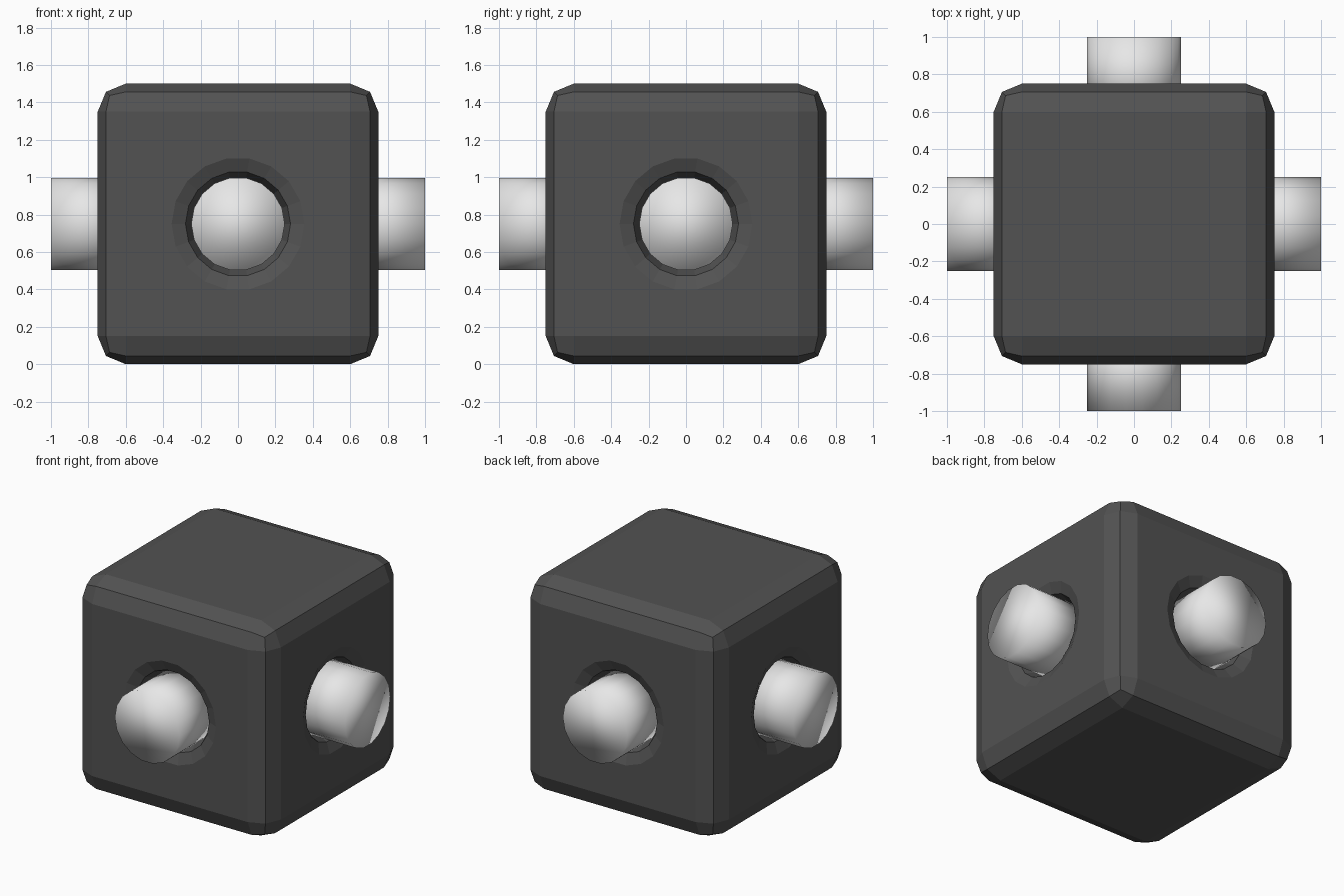
import bpy, bmesh, math
from mathutils import Matrix

if "Cube" in bpy.data.objects:
    bpy.data.objects.remove(bpy.data.objects["Cube"])

SIDES = 18
CENTRE_Z = 0.75


def material(name, value):
    m = bpy.data.materials.new(name)
    m.diffuse_color = (value, value, value, 1)
    m.use_nodes = True
    m.node_tree.nodes["Principled BSDF"].inputs["Base Color"].default_value = m.diffuse_color
    return m


dark = material("dark grey", 0.085)
light = material("light grey", 0.8)


def lathe(bm, profile, turn):
    """Revolve (x, radius) points about the x axis, cap, then turn about z."""
    place = Matrix.Translation((0, 0, CENTRE_Z)) @ Matrix.Rotation(turn, 4, 'Z')
    rings = []
    for x, r in profile:
        rings.append([bm.verts.new(place @ Matrix.Translation(
            (x, r * math.cos(a), r * math.sin(a))).to_translation())
            for a in (2 * math.pi * i / SIDES for i in range(SIDES))])
    for lo, hi in zip(rings, rings[1:]):
        for i in range(SIDES):
            j = (i + 1) % SIDES
            bm.faces.new((lo[i], lo[j], hi[j], hi[i]))
    bm.faces.new(rings[0])
    bm.faces.new(rings[-1])


def make(name, bm, mat, smooth=False):
    bmesh.ops.recalc_face_normals(bm, faces=bm.faces)
    for f in bm.faces:
        f.smooth = smooth
    me = bpy.data.meshes.new(name)
    bm.to_mesh(me)
    bm.free()
    me.materials.append(mat)
    ob = bpy.data.objects.new(name, me)
    bpy.context.collection.objects.link(ob)
    return ob


# Block with wide two-step bevels
bm = bmesh.new()
bmesh.ops.create_cube(bm, size=1.5, matrix=Matrix.Translation((0, 0, CENTRE_Z)))
block = make("block", bm, dark)
bevel = block.modifiers.new("bevel", 'BEVEL')
bevel.width = 0.15
bevel.segments = 2

# Bevelled sockets cut into the four sides
bm = bmesh.new()
for k in range(4):
    lathe(bm, [(0.645, 0.25), (0.719, 0.281), (0.75, 0.355), (0.9, 0.355)],
          k * math.pi / 2)
cutter = make("socket_cutter", bm, dark)
cutter.hide_render = True
cut = block.modifiers.new("sockets", 'BOOLEAN')
cut.operation = 'DIFFERENCE'
cut.solver = 'EXACT'
cut.object = cutter
bpy.context.view_layer.objects.active = block
block.select_set(True)
for mod in ("bevel", "sockets"):
    bpy.ops.object.modifier_apply(modifier=mod)
bpy.data.objects.remove(cutter)

# Smooth pegs sticking out of each socket
for k, name in enumerate(("right_peg", "back_peg", "left_peg", "front_peg")):
    bm = bmesh.new()
    lathe(bm, [(0.6, 0.25), (1.0, 0.25)], k * math.pi / 2)
    make(name, bm, light, smooth=True)
